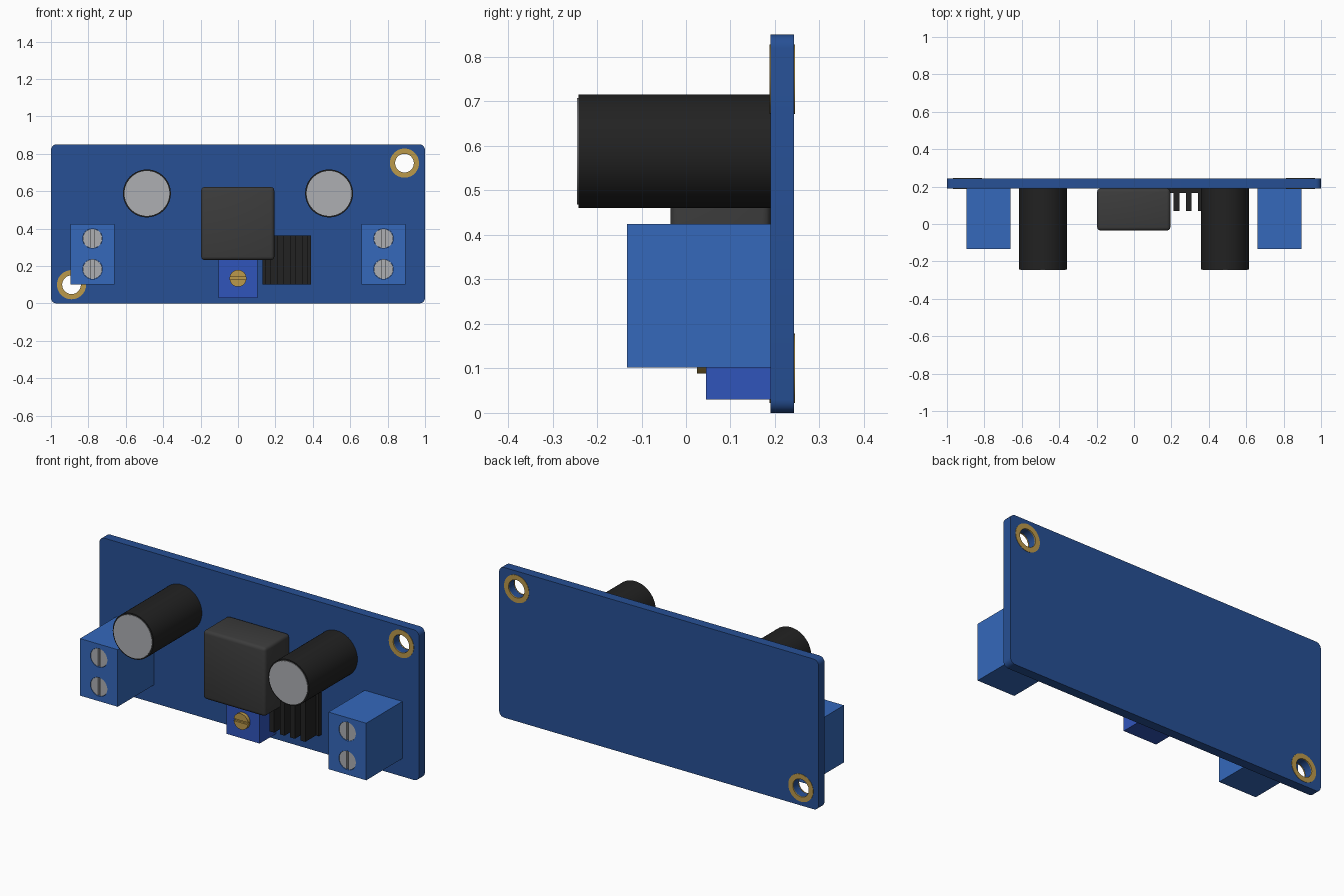
import bpy, bmesh, math
from mathutils import Matrix

if "Cube" in bpy.data.objects:
    bpy.data.objects.remove(bpy.data.objects["Cube"])


def material(name, rgb):
    m = bpy.data.materials.new(name)
    m.diffuse_color = (*rgb, 1)
    m.use_nodes = True
    m.node_tree.nodes["Principled BSDF"].inputs["Base Color"].default_value = m.diffuse_color
    return m


BOARD = material("board_blue", (0.02, 0.08, 0.30))
TERMINAL = material("terminal_blue", (0.035, 0.14, 0.50))
TRIM = material("trimmer_blue", (0.03, 0.09, 0.50))
BLACK = material("black", (0.016, 0.016, 0.016))
CHARCOAL = material("charcoal", (0.045, 0.045, 0.045))
STEEL = material("steel", (0.42, 0.43, 0.45))
BRASS = material("brass", (0.50, 0.32, 0.07))

BACK, FACE = 0.243, 0.19  # back and front planes of the board


def finish(bm, name, mat):
    bmesh.ops.recalc_face_normals(bm, faces=bm.faces)
    me = bpy.data.meshes.new(name)
    bm.to_mesh(me)
    bm.free()
    ob = bpy.data.objects.new(name, me)
    bpy.context.collection.objects.link(ob)
    me.materials.append(mat)
    return ob


def smooth(ob):
    bpy.ops.object.select_all(action='DESELECT')
    ob.select_set(True)
    bpy.context.view_layer.objects.active = ob
    bpy.ops.object.shade_smooth_by_angle(angle=math.radians(35))


def box(name, x, y, z, mat, bevel=0, vertical_only=False, segments=3):
    bm = bmesh.new()
    bmesh.ops.create_cube(bm, size=1)
    for v in bm.verts:
        v.co = [a + (c + 0.5) * (b - a) for c, (a, b) in zip(v.co, (x, y, z))]
    if bevel:
        edges = [e for e in bm.edges if not vertical_only
                 or abs(e.verts[0].co.y - e.verts[1].co.y) > 1e-4]
        bmesh.ops.bevel(bm, geom=edges, offset=bevel, segments=segments,
                        profile=0.5, affect='EDGES')
    ob = finish(bm, name, mat)
    if bevel:
        smooth(ob)
    return ob


def disc(name, x, z, r, y0, y1, mat, n=48):
    bm = bmesh.new()
    pos = Matrix.Translation((x, (y0 + y1) / 2, z)) @ Matrix.Rotation(math.pi / 2, 4, 'X')
    bmesh.ops.create_cone(bm, cap_ends=True, segments=n, radius1=r, radius2=r,
                          depth=y1 - y0, matrix=pos)
    ob = finish(bm, name, mat)
    smooth(ob)
    return ob


def cut(ob, *cutters):
    bpy.context.view_layer.objects.active = ob
    for c in cutters:
        m = ob.modifiers.new("cut", 'BOOLEAN')
        m.operation, m.solver, m.object = 'DIFFERENCE', 'EXACT', c
        bpy.ops.object.modifier_apply(modifier=m.name)
        bpy.data.objects.remove(c, do_unlink=True)
    smooth(ob)


# circuit board with two plated mounting holes
board = box("circuit_board", (-1, 1), (FACE, BACK), (0, 0.85), BOARD, 0.03, True, 5)
for label, hx, hz in (("upper", 0.89, 0.75), ("lower", -0.89, 0.10)):
    cut(board, disc("hole_cutter", hx, hz, 0.051, 0.1, 0.3, BOARD))
    for side, y0, y1 in (("front", FACE - 0.002, FACE + 0.004), ("back", BACK - 0.004, BACK + 0.002)):
        ring = disc(f"{label}_{side}_hole_ring", hx, hz, 0.078, y0, y1, BRASS)
        cut(ring, disc("ring_cutter", hx, hz, 0.05, 0.1, 0.3, BRASS))

# capacitors and screw terminals, one of each per side
for side, s in (("left", -1), ("right", 1)):
    disc(f"{side}_capacitor", s * 0.487, 0.588, 0.128, -0.242, FACE, BLACK, 64)
    disc(f"{side}_capacitor_top", s * 0.487, 0.588, 0.12, -0.245, -0.235, STEEL, 64)

    cx = s * 0.778
    block = box(f"{side}_terminal", (cx - 0.118, cx + 0.118), (-0.133, FACE),
                (0.102, 0.425), TERMINAL)
    for i, z in enumerate((0.183, 0.347)):
        cut(block, disc("well_cutter", cx, z, 0.053, -0.2, -0.115, TERMINAL))
        screw = disc(f"{side}_terminal_screw_{i + 1}", cx, z, 0.052, -0.131, -0.11, STEEL)
        cut(screw, box("slot_cutter", (cx - 0.007, cx + 0.007), (-0.2, -0.119),
                       (z - 0.1, z + 0.1), STEEL))

# inductor block
box("inductor", (-0.197, 0.194), (-0.035, FACE), (0.232, 0.622), CHARCOAL, 0.018)

# trimmer with slotted brass screw
box("trimmer", (-0.104, 0.104), (0.045, FACE), (0.03, 0.238), TRIM)
knob = disc("trimmer_screw", 0, 0.134, 0.045, 0.025, 0.05, BRASS)
cut(knob, box("slot_cutter", (-0.1, 0.1), (0, 0.036), (0.128, 0.14), BRASS))

# regulator heat sink
box("heat_sink_base", (0.13, 0.39), (0.165, FACE), (0.102, 0.362), BLACK)
for i in range(4):
    fx = 0.26 + (i - 1.5) * 0.065
    box(f"heat_sink_fin_{i + 1}", (fx - 0.015, fx + 0.015), (0.07, 0.166),
        (0.102, 0.362), BLACK)
